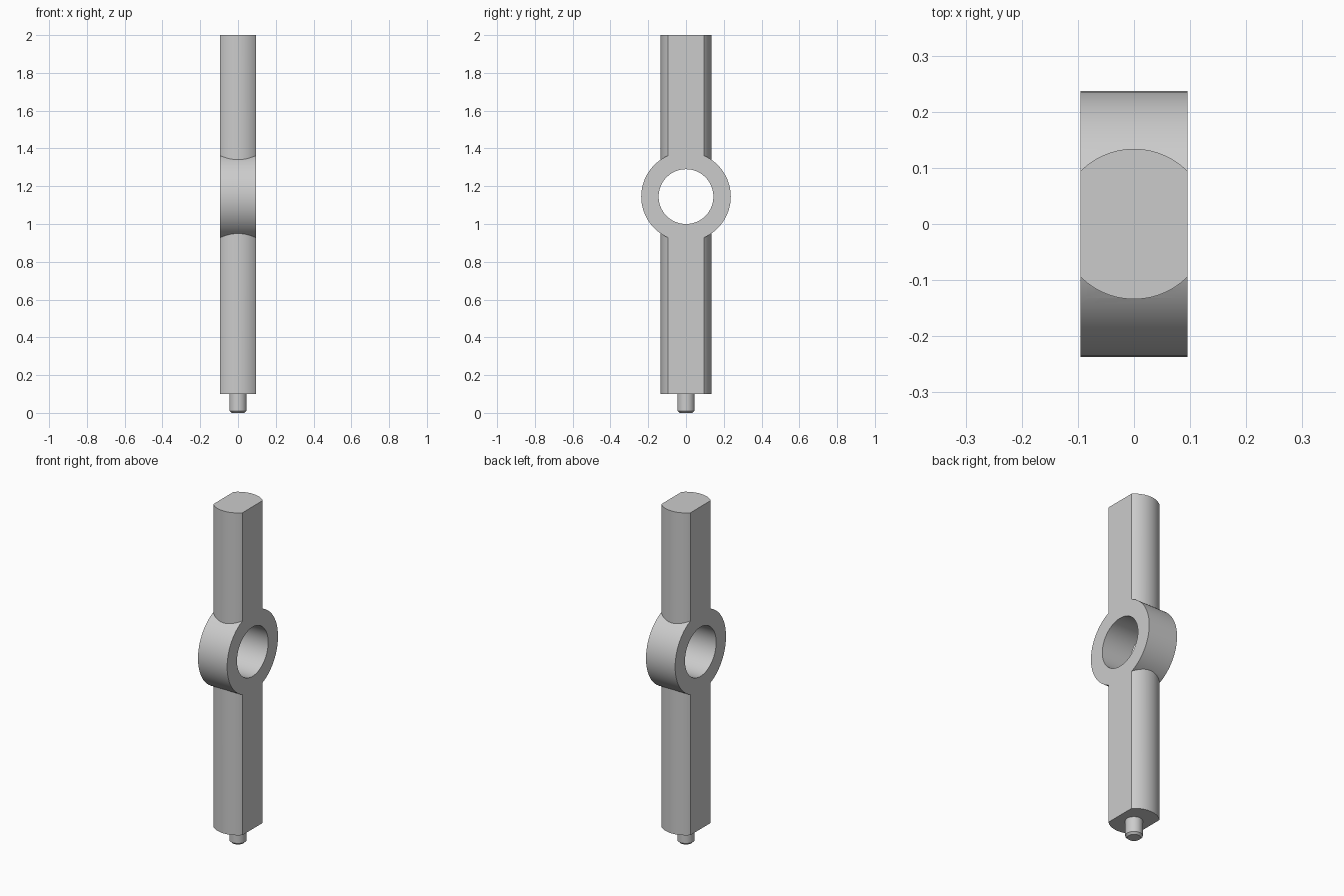
import bpy
import math

default = bpy.data.objects.get("Cube")
if default:
    bpy.data.objects.remove(default, do_unlink=True)

FLAT = 0.095        # half width between the flats
SHAFT_R = 0.134
RING_R, BORE_R, RING_Z = 0.237, 0.145, 1.145
SHOULDER = 0.1      # underside of the shaft
PIN_R, PIN_CHAMFER = 0.046, 0.011

steel = bpy.data.materials.new("Grey metal")
steel.use_nodes = True
grey = (0.6, 0.6, 0.6, 1)
steel.diffuse_color = grey
steel.node_tree.nodes["Principled BSDF"].inputs["Base Color"].default_value = grey


def cylinder(name, radius, depth, z, along_x=False, sides=96):
    turn = (0, math.pi / 2, 0) if along_x else (0, 0, 0)
    bpy.ops.mesh.primitive_cylinder_add(vertices=sides, radius=radius, depth=depth,
                                        location=(0, 0, z), rotation=turn)
    obj = bpy.context.object
    obj.name = name
    obj.data.materials.append(steel)
    return obj


def activate(obj):
    bpy.ops.object.select_all(action='DESELECT')
    obj.select_set(True)
    bpy.context.view_layer.objects.active = obj


def combine(obj, helper, operation):
    helper.hide_render = True
    activate(obj)
    mod = obj.modifiers.new(operation.title(), 'BOOLEAN')
    mod.operation, mod.object, mod.solver = operation, helper, 'EXACT'
    bpy.ops.object.modifier_apply(modifier=mod.name)
    bpy.data.objects.remove(helper, do_unlink=True)


def smooth(obj):
    activate(obj)
    bpy.ops.object.shade_smooth_by_angle(angle=math.radians(25))


# Round shaft joined to the eye, bored through, then trimmed to two flats
shaft = cylinder("shaft_with_eye", SHAFT_R, 2 - SHOULDER, (2 + SHOULDER) / 2)
combine(shaft, cylinder("eye", RING_R, 0.4, RING_Z, along_x=True), 'UNION')
combine(shaft, cylinder("bore", BORE_R, 0.6, RING_Z, along_x=True), 'DIFFERENCE')
bpy.ops.mesh.primitive_cube_add(size=1, location=(0, 0, 1))
slab = bpy.context.object
slab.name = "flat_trimmer"
slab.scale = (2 * FLAT, 1, 3)
slab.data.materials.append(steel)
combine(shaft, slab, 'INTERSECT')
smooth(shaft)

# Locating pin with a chamfered tip
top = SHOULDER + 0.01
pin = cylinder("end_pin", PIN_R, top, top / 2, sides=48)
for v in pin.data.vertices:
    if v.co.z < 0:
        v.co.z += PIN_CHAMFER
pin_tip = cylinder("pin_tip", PIN_R, PIN_CHAMFER, PIN_CHAMFER / 2, sides=48)
for v in pin_tip.data.vertices:
    if v.co.z < 0:
        v.co.x *= 1 - PIN_CHAMFER / PIN_R
        v.co.y *= 1 - PIN_CHAMFER / PIN_R
combine(pin, pin_tip, 'UNION')
smooth(pin)
